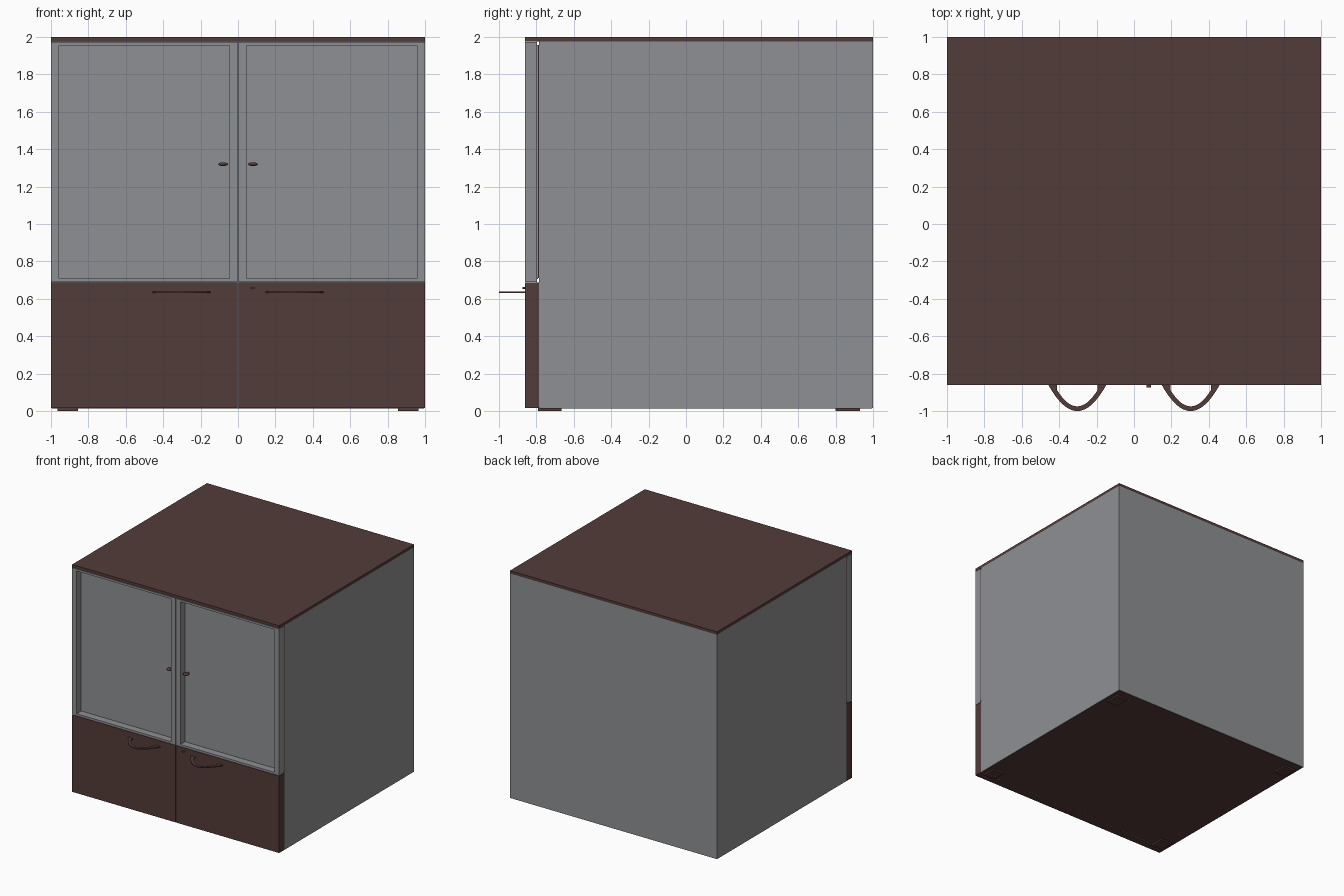
import bpy, bmesh, math
from mathutils import Matrix

if "Cube" in bpy.data.objects:
    bpy.data.objects.remove(bpy.data.objects["Cube"])


def material(name, rgb):
    m = bpy.data.materials.new(name)
    m.diffuse_color = (*rgb, 1)
    m.use_nodes = True
    m.node_tree.nodes["Principled BSDF"].inputs["Base Color"].default_value = m.diffuse_color
    return m


GREY = material("grey_laminate", (0.275, 0.28, 0.292))
BROWN = material("dark_brown_wood", (0.086, 0.045, 0.041))


def finish(name, bm, mat):
    bmesh.ops.recalc_face_normals(bm, faces=bm.faces)
    me = bpy.data.meshes.new(name)
    bm.to_mesh(me)
    bm.free()
    me.materials.append(mat)
    ob = bpy.data.objects.new(name, me)
    bpy.context.collection.objects.link(ob)
    return ob


def box(name, x, y, z, mat):
    bm = bmesh.new()
    bmesh.ops.create_cube(bm, size=1)
    for v in bm.verts:
        v.co = [(a + b) / 2 + c * (b - a) for (a, b), c in zip((x, y, z), v.co)]
    return finish(name, bm, mat)


def door_frame(name, x, y, z, wx, wz, mat):
    # mitred rectangular ring, front and back, joined by walls
    bm = bmesh.new()

    def ring(yy, dx, dz):
        x0, x1, z0, z1 = x[0] + dx, x[1] - dx, z[0] + dz, z[1] - dz
        return [bm.verts.new(p) for p in
                ((x0, yy, z0), (x1, yy, z0), (x1, yy, z1), (x0, yy, z1))]
    loops = [ring(y[0], 0, 0), ring(y[0], wx, wz), ring(y[1], wx, wz), ring(y[1], 0, 0)]
    for k in range(4):
        a, b = loops[k], loops[(k + 1) % 4]
        for i in range(4):
            j = (i + 1) % 4
            bm.faces.new((a[i], a[j], b[j], b[i]))
    return finish(name, bm, mat)


def bow_handle(name, cx, z, mat, n=20):
    # crescent strip: outer bow and narrower inner bow with straight ends
    bm = bmesh.new()
    rows = []
    for i in range(n + 1):
        u = -1 + 2 * i / n
        f = 1 - u * u
        rows.append(((cx + 0.155 * u, -0.86 - 0.14 * f),
                     (cx + 0.108 * u, -0.888 - 0.087 * f)))
    rows.insert(0, (rows[0][0], (cx - 0.108, -0.86)))
    rows.append((rows[-1][0], (cx + 0.108, -0.86)))
    for a, b in zip(rows, rows[1:]):
        pts = []
        for p in (a[0], b[0], b[1], a[1]):
            if p not in pts:
                pts.append(p)
        bm.faces.new([bm.verts.new((*p, z - 0.004)) for p in pts])
    bmesh.ops.remove_doubles(bm, verts=bm.verts, dist=1e-5)
    top = bmesh.ops.extrude_face_region(bm, geom=bm.faces[:])
    for g in top["geom"]:
        if isinstance(g, bmesh.types.BMVert):
            g.co.z += 0.008
    return finish(name, bm, mat)


def oval_rod(name, cx, cz, w, h, y, mat):
    # elliptical cylinder along y
    bm = bmesh.new()
    m = (Matrix.Translation((cx, sum(y) / 2, cz)) @ Matrix.Diagonal((w / 2, 1, h / 2, 1))
         @ Matrix.Rotation(math.pi / 2, 4, 'X'))
    bmesh.ops.create_cone(bm, cap_ends=True, segments=20, radius1=1, radius2=1,
                          depth=y[1] - y[0], matrix=m)
    return finish(name, bm, mat)


def oval_knob(name, cx, cz, mat):
    bm = bmesh.new()
    m = Matrix.Translation((cx, -0.833, cz)) @ Matrix.Diagonal((0.026, 0.02, 0.01, 1))
    bmesh.ops.create_uvsphere(bm, u_segments=20, v_segments=12, radius=1, matrix=m)
    for f in bm.faces:
        f.smooth = True
    return finish(name, bm, mat)


# carcass, top and bottom boards
box("cabinet_body", (-1, 1), (-0.786, 1), (0.015, 1.975), GREY)
box("top_board", (-1, 1), (-0.86, 1), (1.975, 2), BROWN)
box("bottom_board", (-0.995, 0.995), (-0.78, 0.995), (0.013, 0.02), BROWN)

for side, s in (("left", -1), ("right", 1)):
    def span(a, b):
        return tuple(sorted((s * a, s * b)))

    # upper framed door with recessed panel and backing
    door_frame(side + "_upper_door_frame", span(0.003, 1), (-0.86, -0.796),
               (0.69, 1.972), 0.043, 0.018, GREY)
    box(side + "_door_panel", span(0.04, 0.96), (-0.797, -0.792), (0.705, 1.957), GREY)
    box(side + "_panel_backing", span(0.003, 0.999), (-0.7925, -0.787), (0.71, 1.957), BROWN)
    oval_rod(side + "_knob_stem", s * 0.08, 1.32, 0.02, 0.008, (-0.83, -0.795), BROWN)
    oval_knob(side + "_knob", s * 0.08, 1.32, BROWN)

    # lower solid door with bow handle
    box(side + "_lower_door", span(0.003, 1), (-0.86, -0.787), (0.015, 0.687), BROWN)
    bow_handle(side + "_bow_handle", s * 0.303, 0.635, BROWN)

    # feet
    box(side + "_front_foot", span(0.855, 0.965), (-0.79, -0.665), (0, 0.016), BROWN)
    box(side + "_back_foot", span(0.855, 0.965), (0.8, 0.93), (0, 0.016), BROWN)

# lock on the right lower door
oval_rod("door_lock", 0.078, 0.658, 0.025, 0.01, (-0.875, -0.858), BROWN)
